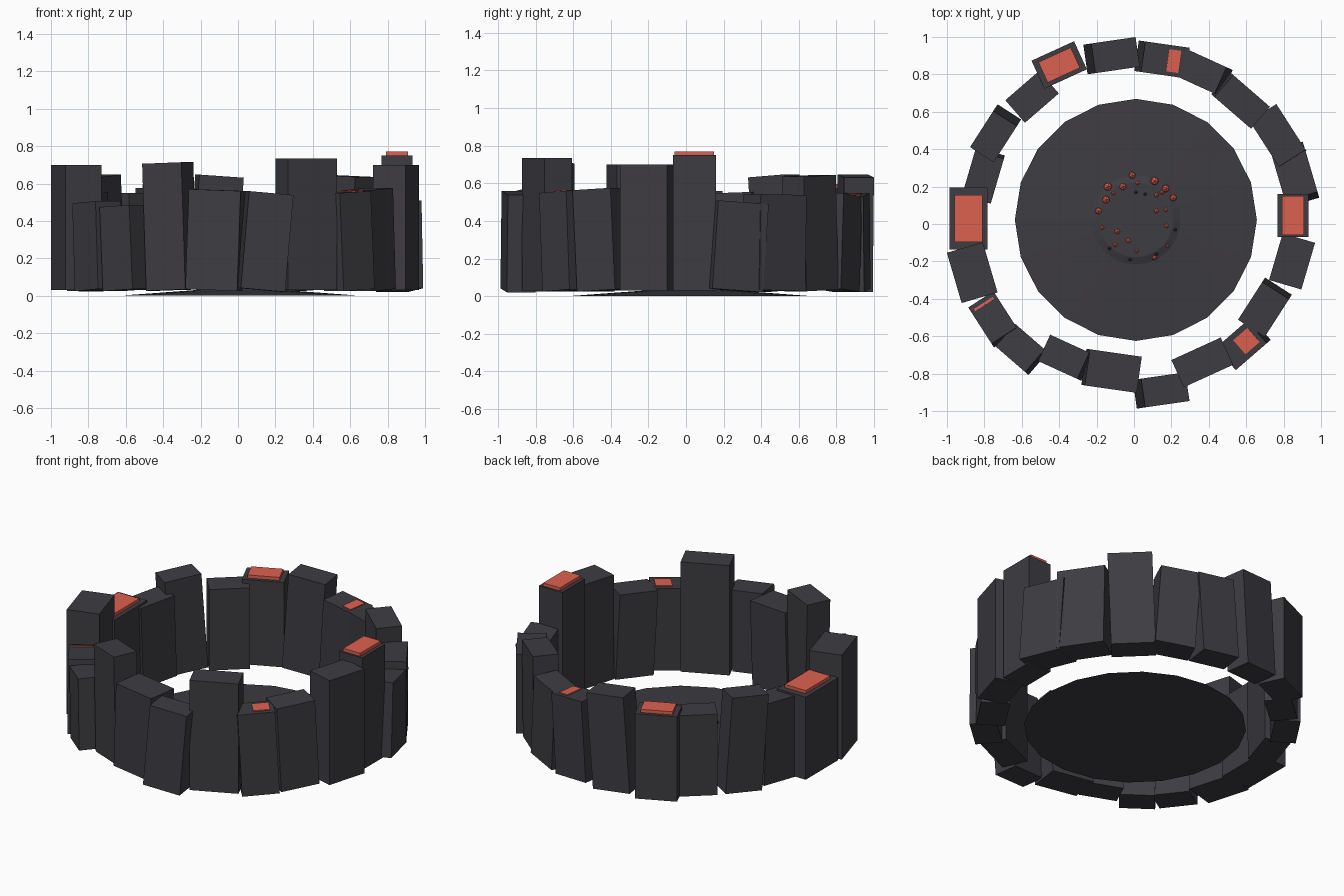
import bpy, bmesh, math
from mathutils import Matrix, Vector

if "Cube" in bpy.data.objects:
    bpy.data.objects.remove(bpy.data.objects["Cube"])


def material(name, rgb):
    m = bpy.data.materials.new(name)
    m.diffuse_color = (*rgb, 1)
    m.use_nodes = True
    m.node_tree.nodes["Principled BSDF"].inputs["Base Color"].default_value = m.diffuse_color
    return m


CHARCOAL = material("charcoal stone", (0.047, 0.045, 0.054))
RED = material("ember red", (0.72, 0.12, 0.08))


def finish(bm, name, mat):
    me = bpy.data.meshes.new(name)
    bm.to_mesh(me)
    bm.free()
    me.materials.append(mat)
    ob = bpy.data.objects.new(name, me)
    bpy.context.collection.objects.link(ob)
    return ob


def box(name, mat, size, local, frame):
    bm = bmesh.new()
    bmesh.ops.create_cube(bm, size=1, matrix=frame @ Matrix.Translation(local)
                          @ Matrix.Diagonal((*size, 1)))
    return finish(bm, name, mat)


# Ring stones, counter-clockwise from +x: x, y, width, depth, top, sideways lean
STONES = [
    (.85, .045, .23, .165, .75, 0), (.86, .265, .28, .18, .50, 4),
    (.77, .47, .29, .17, .54, 1), (.57, .66, .26, .155, .64, -2),
    (.37, .81, .24, .155, .54, 4), (.15, .88, .24, .165, .54, -4),
    (-.12, .90, .24, .16, .64, -4), (-.40, .85, .25, .165, .575, 0),
    (-.545, .68, .24, .16, .55, 0), (-.74, .485, .23, .15, .64, 4),
    (-.805, .26, .25, .16, .55, 2), (-.885, .03, .33, .205, .56, 0),
    (-.865, -.26, .28, .20, .70, 0), (-.75, -.51, .23, .16, .50, -3),
    (-.60, -.67, .21, .16, .48, -3), (-.365, -.715, .23, .155, .71, -2),
    (-.12, -.785, .28, .195, .565, 2), (.145, -.89, .24, .155, .55, 5),
    (.365, -.74, .29, .16, .735, 0), (.585, -.64, .22, .16, .555, -3),
    (.70, -.445, .24, .17, .57, -3), (.845, -.20, .26, .18, .70, 0)]
# Glowing plates: stone index -> (width, depth, sideways offset, thickness)
PLATES = {0: (.21, .12, 0, .02), 5: (.065, .12, -.045, .006),
          7: (.19, .12, 0, .02), 11: (.25, .15, 0, .02),
          13: (.014, .12, -.085, .004), 19: (.10, .10, .035, .006)}

for i, (x, y, w, d, top, lean) in enumerate(STONES):
    h = top - .03
    # local x = outward, local y = counter-clockwise along the ring
    frame = (Matrix.Translation((x, y, .03 + h / 2))
             @ Matrix.Rotation(math.tau * i / len(STONES), 4, 'Z')
             @ Matrix.Rotation(math.radians(-lean), 4, 'X'))
    box(f"ring_stone_{i}", CHARCOAL, (d, w, h), (0, 0, 0), frame)
    if i in PLATES:
        pw, pd, off, t = PLATES[i]
        box(f"glow_plate_{i}", RED, (pd, pw, t), (0, off, h / 2 + t / 2), frame)


def cone(name, r1, r2, z0, z1, sides):
    bm = bmesh.new()
    bmesh.ops.create_cone(bm, cap_ends=True, segments=sides, radius1=r1, radius2=r2,
                          depth=z1 - z0,
                          matrix=Matrix.Translation((.01, .022, (z0 + z1) / 2)))
    return finish(bm, name, CHARCOAL)


# Shallow ground bed and ash mound
cone("ash_bed", .647, .24, 0, .03, 20)
cone("ash_mound", .26, .20, .022, .045, 24)

# Ember bits scattered on the mound: x, y, radius in hundredths
EMBERS = [
    (-14, 20, 2.4), (-6, 20, 2), (-1, 26, 2), (11, 23, 2.4), (17, 19, 2.2),
    (21, 14, 2), (-15, 13, 2.2), (-19, 7, 2), (12, 15.5, 1.4), (12, 7, 1.4),
    (17, 7.5, 1.2), (17.5, -1, 1.2), (-17, -2, 1.2), (-9, -4, 1.6), (-3, -9, 1.5),
    (-10, -11, 1.4), (1.5, -14.5, 1.1), (11, -18, 1.5), (18, -12, 1.1),
    (2, 22, 1.2), (-11, 16.5, 1.2), (15, 17, 1.3)]
bm = bmesh.new()
for x, y, r in EMBERS:
    bmesh.ops.create_icosphere(bm, subdivisions=1, radius=r / 100,
                               matrix=Matrix.Translation((x / 100, y / 100, .045)))
finish(bm, "embers", RED)

# Small cold cinders
bm = bmesh.new()
for x, y in [(22, -3), (-13, -13), (-2, -19), (1, 17), (12, -16), (6, 16)]:
    bmesh.ops.create_icosphere(bm, subdivisions=1, radius=.01,
                               matrix=Matrix.Translation((x / 100, y / 100, .045)))
finish(bm, "cinders", CHARCOAL)
